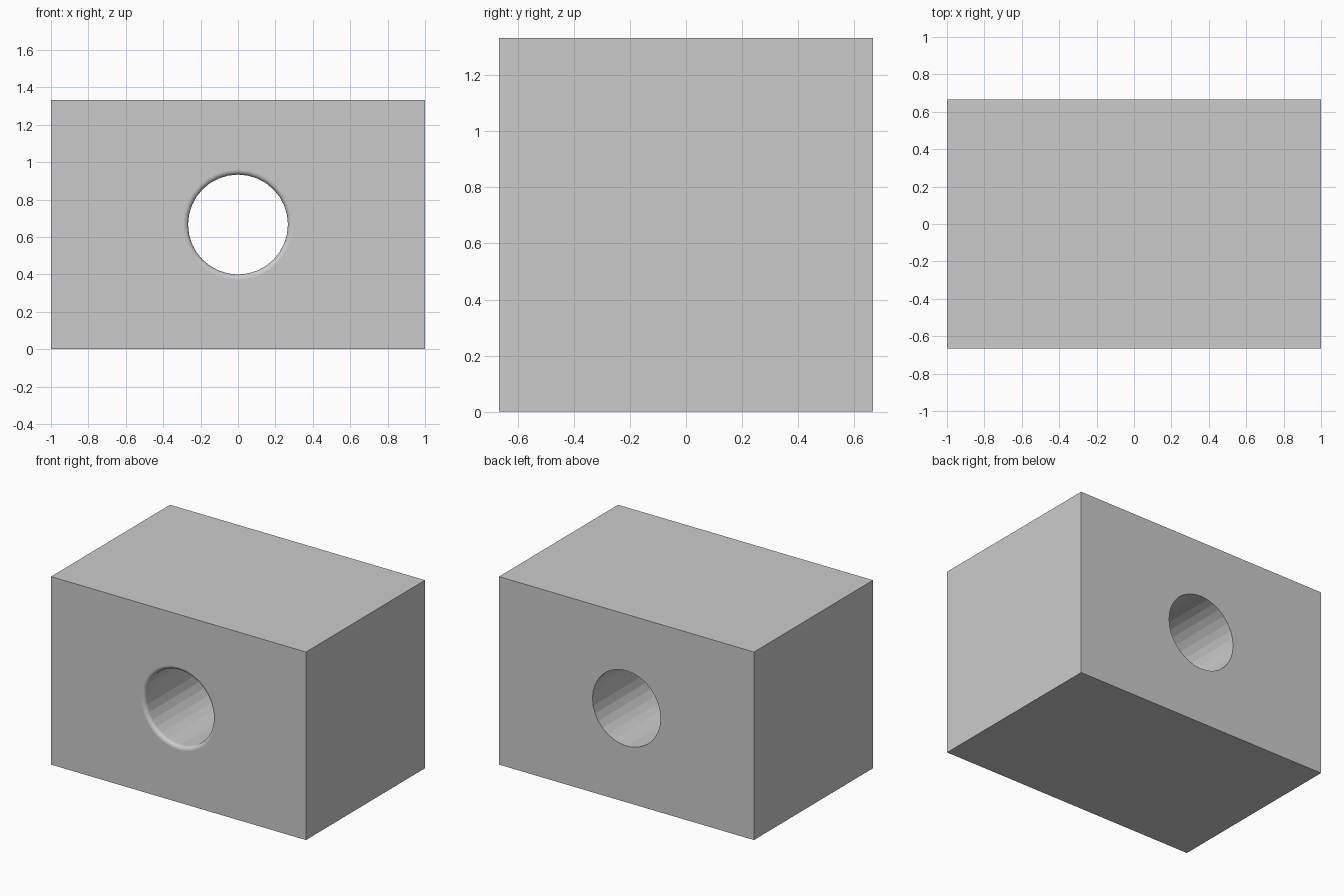
import bpy, bmesh, math

if "Cube" in bpy.data.objects:
    bpy.data.objects.remove(bpy.data.objects["Cube"])

HX, HY, H = 1.0, 0.6667, 1.3333     # half width, half depth, height
R, FILLET = 0.267, 0.0267           # bore radius, rounded front lip
SEGS, STEPS = 32, 6
CZ = H / 2

bm = bmesh.new()


def ring(radius, y):
    return [bm.verts.new((radius * math.cos(2 * math.pi * i / SEGS), y,
                          CZ + radius * math.sin(2 * math.pi * i / SEGS)))
            for i in range(SEGS)]


def rect(y):
    return [bm.verts.new((x, y, z)) for x, z in ((-HX, 0), (HX, 0), (HX, H), (-HX, H))]


def bridge(a, b, smooth=False):
    n = len(a)
    for i in range(n):
        j = (i + 1) % n
        bm.faces.new((a[i], a[j], b[j], b[i])).smooth = smooth


def loop_edges(loop):
    result = []
    for i, v in enumerate(loop):
        w = loop[(i + 1) % len(loop)]
        result.append(bm.edges.get((v, w)) or bm.edges.new((v, w)))
    return result


# Rounded lip at the front, then the straight bore to the back
rings = []
for k in range(STEPS + 1):
    a = math.pi / 2 * k / STEPS
    rings.append(ring(R + FILLET * (1 - math.sin(a)), -HY + FILLET * (1 - math.cos(a))))
for a, b in zip(rings, rings[1:]):
    bridge(a, b, True)
back_ring = ring(R, HY)
bridge(rings[-1], back_ring)

# Outer walls, then front and back faces with the hole left open
front, back = rect(-HY), rect(HY)
bridge(front, back)
for outer, inner, ny in ((front, rings[0], -1), (back, back_ring, 1)):
    bmesh.ops.triangle_fill(bm, use_beauty=True, use_dissolve=False, normal=(0, ny, 0),
                            edges=loop_edges(outer) + loop_edges(inner))

bmesh.ops.recalc_face_normals(bm, faces=bm.faces[:])
mesh = bpy.data.meshes.new("bored_block")
bm.to_mesh(mesh)
bm.free()
bpy.context.collection.objects.link(bpy.data.objects.new("bored_block", mesh))
